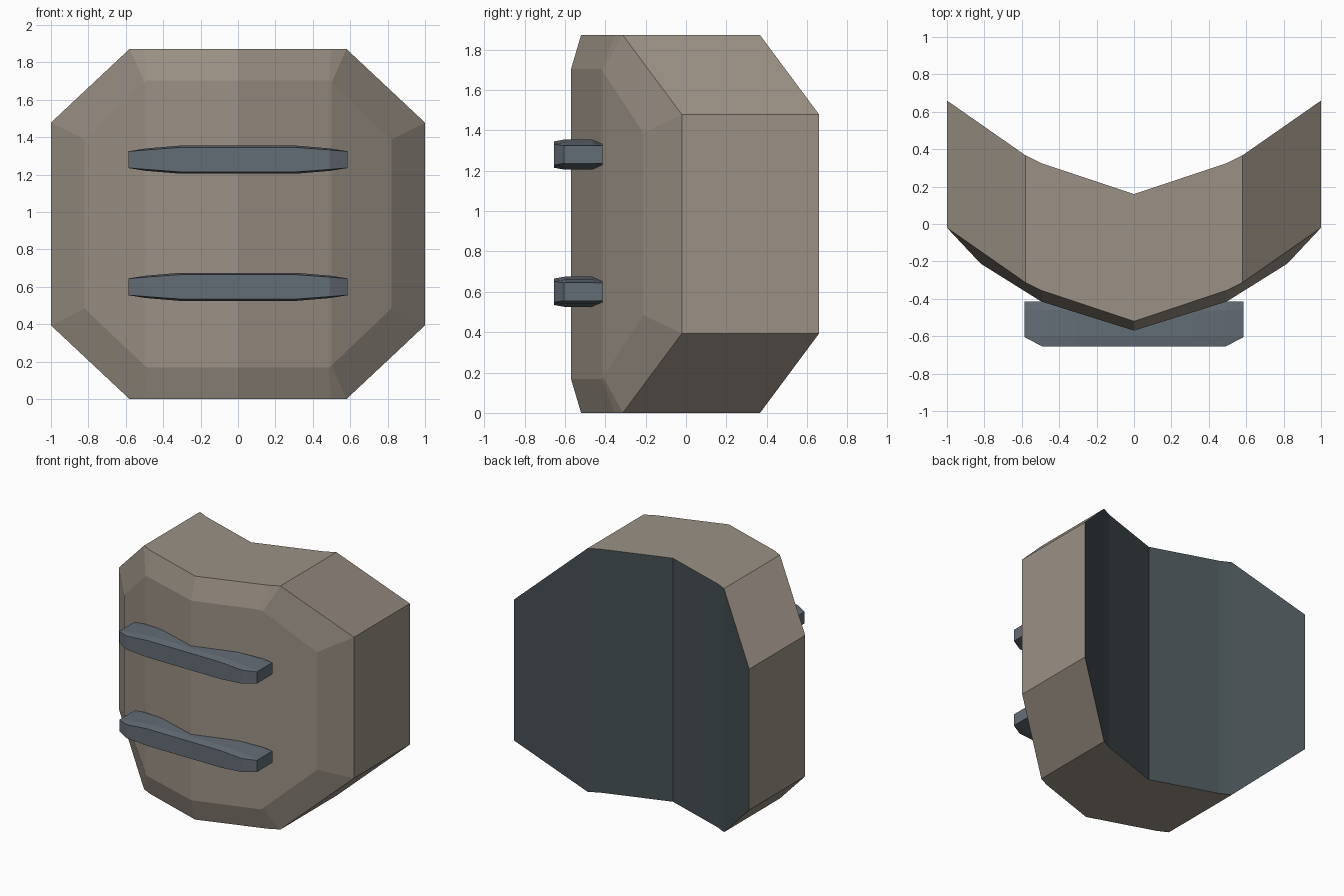
import bpy
import bmesh

cube = bpy.data.objects.get("Cube")
if cube:
    bpy.data.objects.remove(cube, do_unlink=True)


def make_material(name, hex_code):
    # convert a display colour to linear
    chans = [int(hex_code[i:i + 2], 16) / 255 for i in (0, 2, 4)]
    col = [((c + 0.055) / 1.055) ** 2.4 for c in chans] + [1.0]
    mat = bpy.data.materials.new(name)
    mat.use_nodes = True
    mat.diffuse_color = col
    mat.node_tree.nodes["Principled BSDF"].inputs["Base Color"].default_value = col
    return mat


tan = make_material("tan_shell", "9B9185")
lining = make_material("dark_lining", "465054")
steel = make_material("blue_grey_strap", "646D76")


def loft(name, sections, mats, paint=None):
    """Skin a row of equal closed sections and cap both ends."""
    bm = bmesh.new()
    rings = [[bm.verts.new(p) for p in s] for s in sections]
    n = len(rings[0])
    for a, b in zip(rings, rings[1:]):
        for i in range(n):
            j = (i + 1) % n
            face = bm.faces.new((a[i], a[j], b[j], b[i]))
            if paint:
                face.material_index = paint(i)
    for ring in (rings[0], rings[-1]):
        if n == 6:  # shell end: bevel strip plus side wall
            bm.faces.new((ring[0], ring[1], ring[4], ring[5]))
            bm.faces.new(ring[1:5])
        else:
            bm.faces.new(ring)
    bmesh.ops.recalc_face_normals(bm, faces=bm.faces)
    mesh = bpy.data.meshes.new(name)
    bm.to_mesh(mesh)
    bm.free()
    for m in mats:
        mesh.materials.append(m)
    obj = bpy.data.objects.new(name, mesh)
    bpy.context.collection.objects.link(obj)
    return obj


def mirrored(half):
    # stations run outward from the centre; repeat them on the other side
    left = [[(-x, y, z) for x, y, z in s] for s in reversed(half)]
    return left + half if half[0][0][0] > 0 else left[:-1] + half


# Shell: raised front panel, bevelled rim, octagonal outline, angled back
MID = 0.936
DEPTH = 0.68


def shell_section(rim, panel):
    (rx, ry, rz), (px, py, pz) = rim, panel
    top = [(px, py, MID + pz), (rx, ry, MID + rz), (rx, ry + DEPTH, MID + rz)]
    return top + [(x, y, 2 * MID - z) for x, y, z in reversed(top)]


shell = [
    shell_section((0, -0.52, MID), (0, -0.57, 0.767)),
    shell_section((0.50, -0.353, MID), (0.485, -0.418, 0.767)),
    shell_section((0.58, -0.313, MID), (0.50, -0.412, 0.757)),
    shell_section((1.0, -0.02, 0.542), (0.82, -0.212, 0.452)),
]
loft("shell", mirrored(shell), [tan, lining], lambda i: 1 if i == 2 else 0)


# Straps: tapered bars with chamfered edges
def strap_section(x, front, heights, zc):
    ys = (front, -0.60, -0.46, -0.415)
    top = [(x, y, zc + h) for y, h in zip(ys, heights)]
    return top + [(x, y, 2 * zc - z) for x, y, z in reversed(top)]


for label, zc in (("lower_strap", 0.60), ("upper_strap", 1.28)):
    half = [
        strap_section(0.31, -0.655, (0.065, 0.075, 0.075, 0.065), zc),
        strap_section(0.49, -0.655, (0.052, 0.06, 0.06, 0.052), zc),
        strap_section(0.585, -0.605, (0.044, 0.045, 0.045, 0.044), zc),
    ]
    loft(label, mirrored(half), [steel])
